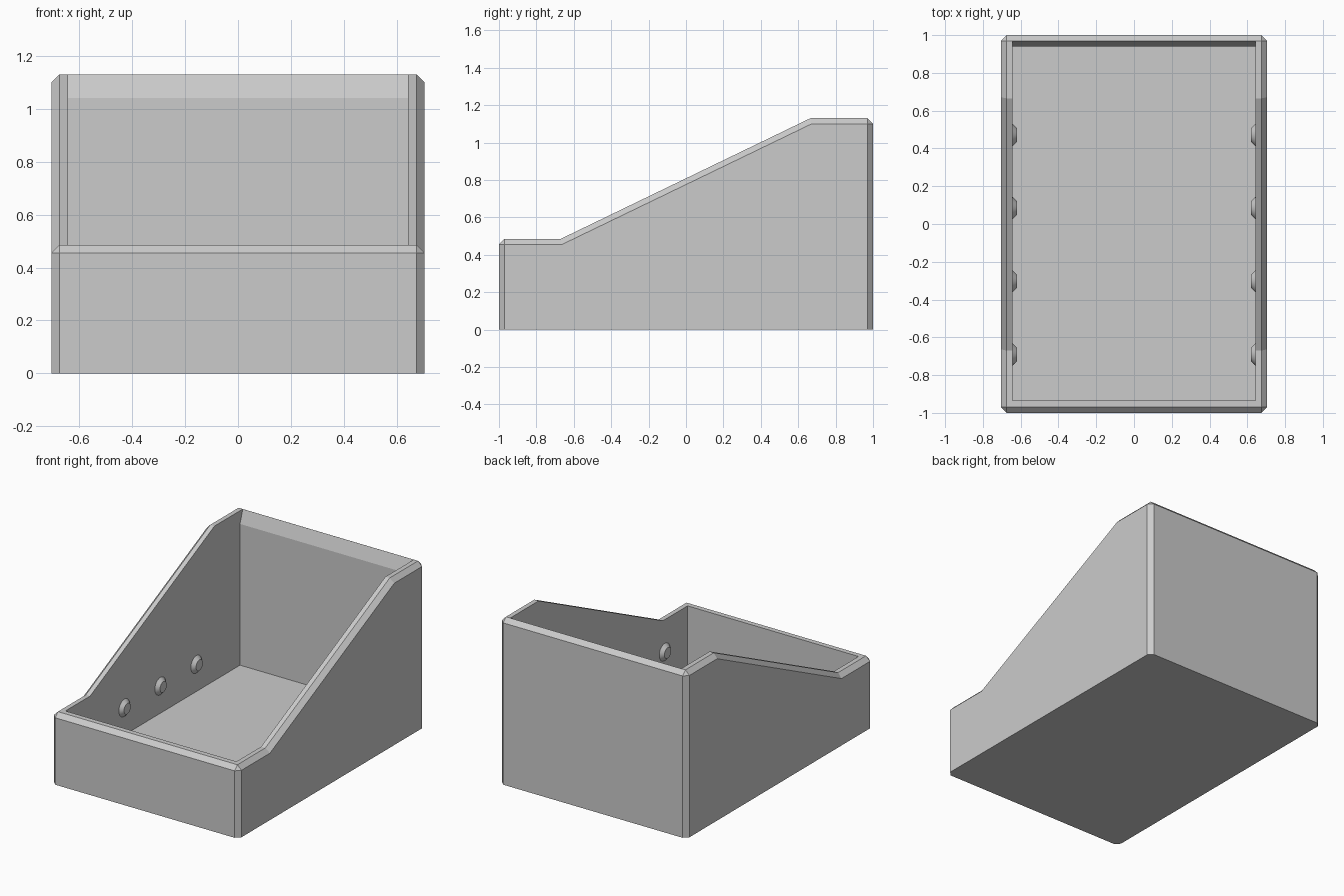
import bpy, bmesh, math
from mathutils import Matrix

cube = bpy.data.objects.get("Cube")
if cube:
    bpy.data.objects.remove(cube, do_unlink=True)

grey = bpy.data.materials.new("plain grey")
grey.use_nodes = True
colour = (0.6, 0.6, 0.6, 1)
grey.diffuse_color = colour
grey.node_tree.nodes["Principled BSDF"].inputs["Base Color"].default_value = colour

HALF_X = 0.705
INNER_X = 0.643
CHAMFER = 0.03
FLOOR = 0.08


def add_object(name, bm):
    mesh = bpy.data.meshes.new(name)
    bm.to_mesh(mesh)
    bm.free()
    mesh.materials.append(grey)
    obj = bpy.data.objects.new(name, mesh)
    bpy.context.collection.objects.link(obj)
    return obj


def prism(profile, half_width):
    """Extrude a side outline of (y, z) points across x."""
    bm = bmesh.new()
    face = bm.faces.new([bm.verts.new((-half_width, y, z)) for y, z in profile])
    out = bmesh.ops.extrude_face_region(bm, geom=[face])
    new = [v for v in out["geom"] if isinstance(v, bmesh.types.BMVert)]
    bmesh.ops.translate(bm, verts=new, vec=(2 * half_width, 0, 0))
    bmesh.ops.recalc_face_normals(bm, faces=bm.faces[:])
    return bm


# Bin: sloped outline with chamfered rim and vertical corners
bm = prism([(-1, 0), (1, 0), (1, 1.13), (0.665, 1.13), (-0.67, 0.485), (-1, 0.485)], HALF_X)


def is_chamfered(edge):
    a, b = (v.co for v in edge.verts)
    if max(a.z, b.z) < 0.01:
        return False
    across = abs(a.x - b.x) > 0.1
    return not across or abs(a.y) > 0.99


bmesh.ops.bevel(bm, geom=[e for e in bm.edges if is_chamfered(e)], offset=CHAMFER,
                offset_type='OFFSET', segments=1, affect='EDGES', clamp_overlap=True)
bin_body = add_object("bin_body", bm)

# Hollow inside, flaring out at the top of the back wall
cutter = add_object("cavity_cutter", prism(
    [(-0.935, FLOOR), (0.94, FLOOR), (0.94, 1.04), (0.9695, 1.13), (0.9695, 1.4), (-0.935, 1.4)],
    INNER_X))
cutter.hide_render = True
cut = bin_body.modifiers.new("hollow", 'BOOLEAN')
cut.operation = 'DIFFERENCE'
cut.solver = 'EXACT'
cut.object = cutter
bpy.context.view_layer.objects.active = bin_body
bpy.ops.object.modifier_apply(modifier=cut.name)
bpy.data.objects.remove(cutter, do_unlink=True)

# Tapered round studs along both inner walls
for side, label in ((1, "left"), (-1, "right")):
    for i in range(4):
        bm = bmesh.new()
        bmesh.ops.create_cone(bm, cap_ends=True, segments=40,
                              radius1=0.06, radius2=0.036, depth=0.024)
        bmesh.ops.transform(
            bm, verts=bm.verts,
            matrix=Matrix.Translation((side * (INNER_X - 0.011), -0.69 + i * 0.387, 0.265))
            @ Matrix.Rotation(-side * math.pi / 2, 4, 'Y'))
        stud = add_object(f"{label}_stud_{i + 1}", bm)
        bpy.ops.object.select_all(action='DESELECT')
        stud.select_set(True)
        bpy.context.view_layer.objects.active = stud
        bpy.ops.object.shade_smooth_by_angle(angle=math.radians(30))
